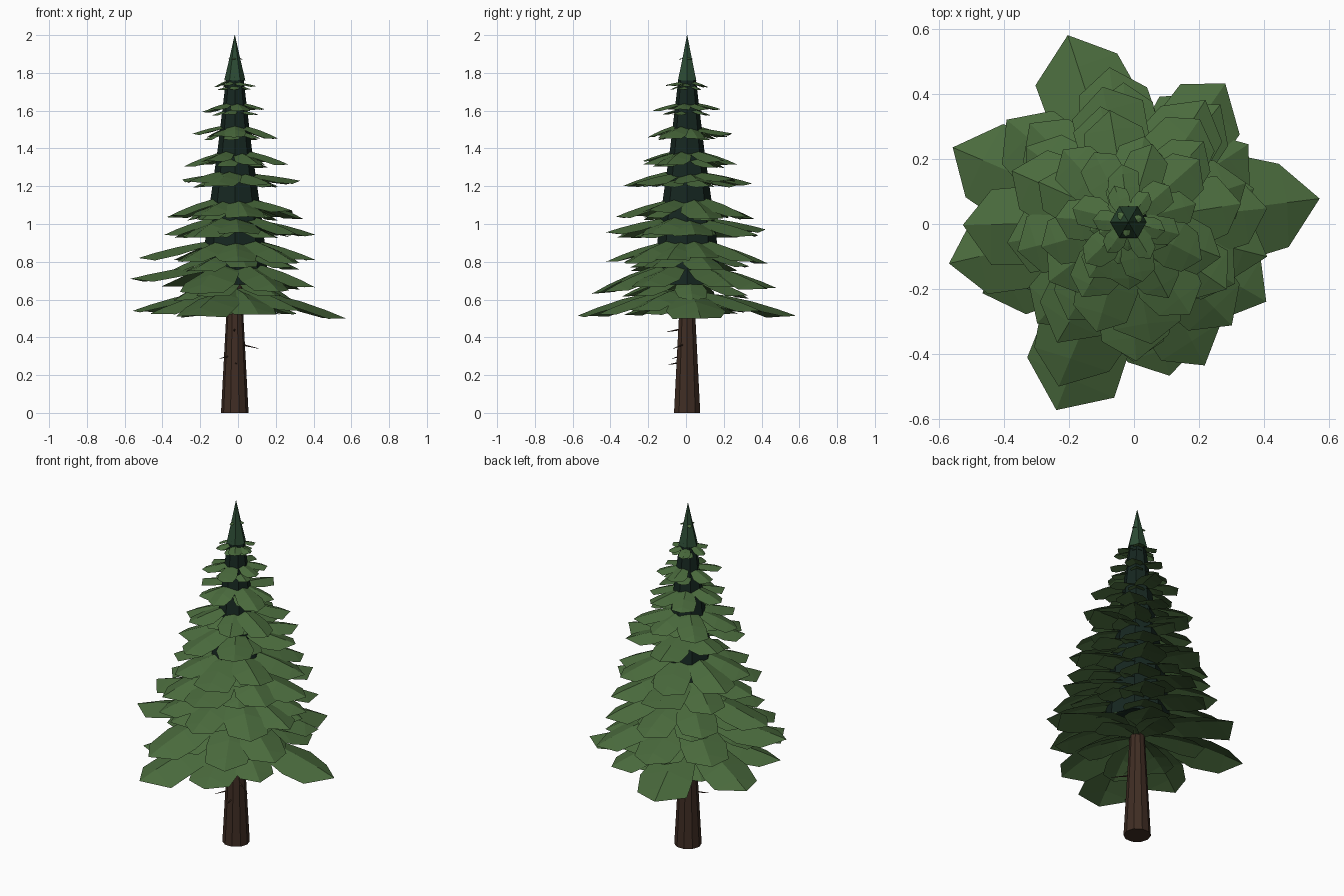
import bpy, math, random
from mathutils import Vector

random.seed(11)
cube = bpy.data.objects.get("Cube")
if cube:
    bpy.data.objects.remove(cube, do_unlink=True)

AXIS = Vector((-0.017, 0.006, 0))


def material(name, rgb):
    m = bpy.data.materials.new(name)
    m.use_nodes = True
    m.diffuse_color = (*rgb, 1)
    bsdf = m.node_tree.nodes["Principled BSDF"]
    bsdf.inputs["Base Color"].default_value = (*rgb, 1)
    bsdf.inputs["Roughness"].default_value = 0.9
    return m


BARK = material("bark", (0.05, 0.026, 0.017))
NEEDLE = material("needles", (0.068, 0.145, 0.046))
CROWN = material("crown_green", (0.024, 0.068, 0.033))
SHADE = material("inner_shade", (0.008, 0.02, 0.015))


def mesh_object(name, verts, faces, mat):
    me = bpy.data.meshes.new(name)
    me.from_pydata([tuple(v) for v in verts], [], faces)
    me.materials.append(mat)
    ob = bpy.data.objects.new(name, me)
    bpy.context.collection.objects.link(ob)


def lathe(name, profile, sides, mat):
    """Faceted round body from (radius, height) pairs, capped at both ends."""
    verts, faces = [], []
    for r, z in profile:
        for i in range(sides):
            a = math.tau * i / sides
            verts.append(AXIS + Vector((r * math.cos(a), r * math.sin(a), z)))
    for k in range(len(profile) - 1):
        for i in range(sides):
            j = (i + 1) % sides
            a, b = k * sides, (k + 1) * sides
            faces.append((a + i, a + j, b + j, b + i))
    faces.append(tuple(reversed(range(sides))))
    faces.append(tuple(range(len(verts) - sides, len(verts))))
    mesh_object(name, verts, faces, mat)


# Trunk, shaded inner body and crown tip
lathe("trunk", [(0.073, 0), (0.058, 0.28), (0.043, 0.56), (0.03, 1.0)], 10, BARK)
lathe("inner_foliage", [(0.18, 0.68), (0.15, 0.98), (0.09, 1.4), (0.045, 1.78)], 8, SHADE)
lathe("crown_tip", [(0.056, 1.76), (0.03, 1.87), (0.001, 2.0)], 6, CROWN)

# Bough outline: distance along, half width (both relative to length)
OUTLINE = [(0.04, 0.06), (0.35, 0.19), (0.6, 0.25), (0.83, 0.225)]


def add_bough(verts, faces, angle, reach, root, tip_z, width):
    """Creased, arching, pointed sheet growing outward from the axis."""
    out = Vector((math.cos(angle), math.sin(angle), 0))
    side = Vector((-out.y, out.x, 0))
    base = len(verts)
    for t, w in OUTLINE:
        z = root + (tip_z - root) * t ** 1.7
        ridge = AXIS + out * reach * t + Vector((0, 0, z))
        for s in (-1, 0, 1):
            half = reach * w * width * random.uniform(0.9, 1.1)
            slip = reach * random.uniform(-0.03, 0.03) * abs(s)
            fall = Vector((0, 0, -0.32 * half * abs(s)))
            verts.append(ridge + side * half * s + out * slip + fall)
    verts.append(AXIS + out * reach + Vector((0, 0, tip_z)))
    for k in range(len(OUTLINE) - 1):
        a = base + 3 * k
        faces += [(a, a + 3, a + 4, a + 1), (a + 1, a + 4, a + 5, a + 2)]
    last, tip = base + 3 * (len(OUTLINE) - 1), len(verts) - 1
    faces += [(last, tip, last + 1), (last + 1, tip, last + 2)]


def add_tier(name, root, boughs, width=1.0):
    """One whorl of boughs, each given as (degrees, reach, tip height)."""
    verts, faces = [], []
    for degrees, reach, tip_z in boughs:
        add_bough(verts, faces, math.radians(degrees), reach,
                  root + random.uniform(-0.012, 0.012), tip_z, width)
    mesh_object(name, verts, faces, NEEDLE)


def whorl(count, phase, reach, tip_z, spread):
    """Evenly spaced boughs with a little natural variation."""
    return [(phase + 360 * i / count + random.uniform(-9, 9),
             reach * random.uniform(0.86, 1.06),
             tip_z + random.uniform(-spread, spread)) for i in range(count)]


# Three broad lower tiers with uneven reach
add_tier("bough_tier_1", 0.655,
         [(7, 0.593, 0.5), (60, 0.45, 0.54), (108, 0.605, 0.515), (157, 0.588, 0.54),
          (206, 0.5, 0.525), (249, 0.62, 0.515), (285, 0.49, 0.52), (322, 0.44, 0.54)])
add_tier("bough_tier_2", 0.8,
         [(33, 0.44, 0.665), (55, 0.52, 0.655), (97, 0.48, 0.66), (140, 0.49, 0.67),
          (193, 0.567, 0.71), (247, 0.55, 0.63), (298, 0.5, 0.64), (330, 0.49, 0.665)])
add_tier("bough_tier_3", 0.925,
         [(15, 0.4, 0.82), (52, 0.46, 0.8), (92, 0.43, 0.79), (135, 0.43, 0.81),
          (181, 0.51, 0.82), (228, 0.42, 0.8), (272, 0.43, 0.8), (315, 0.45, 0.79),
          (346, 0.44, 0.81)])

# Upper tiers: root height, tip height, reach, bough count
TIERS = [
    (1.04, 0.95, 0.42, 8), (1.145, 1.05, 0.385, 8), (1.28, 1.22, 0.34, 7),
    (1.395, 1.32, 0.29, 7), (1.52, 1.465, 0.24, 7), (1.64, 1.6, 0.185, 6),
    (1.76, 1.73, 0.125, 6),
]
for n, (root, tip_z, reach, count) in enumerate(TIERS, 4):
    add_tier(f"bough_tier_{n}", root,
             whorl(count, n * 137.5, reach, tip_z, reach * 0.06), 1.12)

# Shorter boughs tucked beneath each tier
LOWER = [(0.61, 0.53, 0.36, 6), (0.735, 0.61, 0.36, 7), (0.86, 0.76, 0.35, 7)]
LOWER += [(root - 0.025, tip_z - 0.02, reach * 0.75, 5) for root, tip_z, reach, _ in TIERS]
for n, (root, tip_z, reach, count) in enumerate(LOWER, 1):
    add_tier(f"under_boughs_{n}", root,
             whorl(count, n * 77, reach, tip_z, reach * 0.05), 1.1)
add_tier("crown_sprigs", 1.88, [(a, 0.045, 1.872) for a in (20, 140, 260)])


# Dead twigs on the bare trunk
def twig(name, degrees, z, length):
    a = math.radians(degrees)
    direction = Vector((math.cos(a), math.sin(a), -0.2))
    bpy.ops.mesh.primitive_cone_add(
        vertices=4, radius1=0.005, radius2=0.001, depth=length,
        location=AXIS + direction * (0.04 + length / 2) + Vector((0, 0, z)))
    ob = bpy.context.object
    ob.name = name
    ob.rotation_euler = direction.to_track_quat("Z", "Y").to_euler()
    ob.data.materials.append(BARK)


twig("twig_left", -30, 0.37, 0.11)
twig("twig_right", 225, 0.31, 0.075)
twig("twig_front", 268, 0.45, 0.07)
twig("twig_low", 275, 0.275, 0.06)
